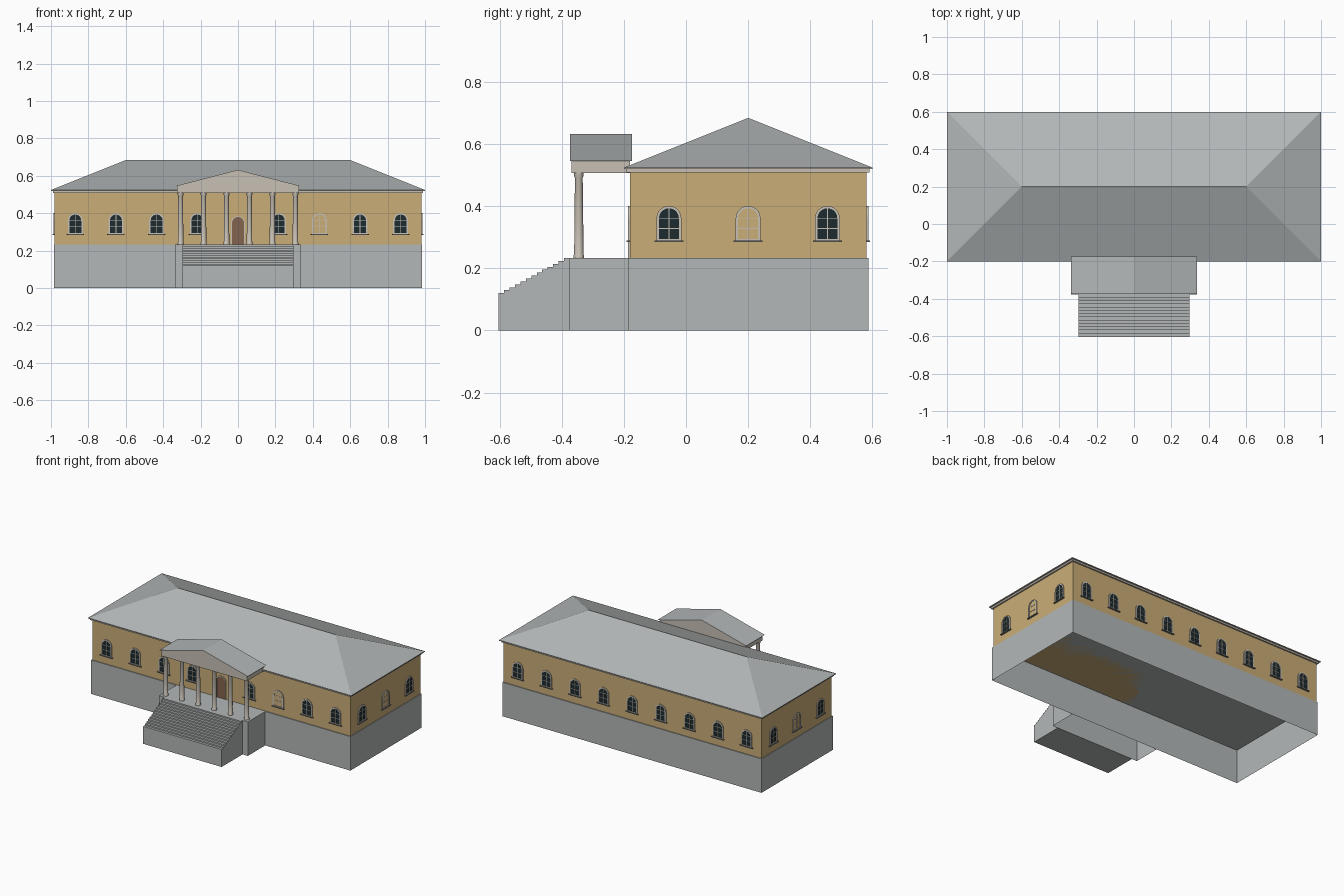
import bpy, bmesh, math
from mathutils import Matrix

cube = bpy.data.objects.get("Cube")
if cube:
    bpy.data.objects.remove(cube, do_unlink=True)


def material(name, r, g, b):
    m = bpy.data.materials.new(name)
    m.use_nodes = True
    m.diffuse_color = (r, g, b, 1)
    m.node_tree.nodes["Principled BSDF"].inputs["Base Color"].default_value = (r, g, b, 1)
    return m


GREY = material("stone grey", .45, .475, .475)
YELLOW = material("ochre plaster", .59, .42, .185)
CREAM = material("pale trim", .58, .53, .46)
GLASS = material("dark glass", .012, .024, .028)
BROWN = material("door brown", .23, .125, .075)
SILL = material("sill grey", .2, .2, .21)


def finish(bm, name, mats, matrix=None):
    bmesh.ops.recalc_face_normals(bm, faces=bm.faces)
    me = bpy.data.meshes.new(name)
    bm.to_mesh(me)
    bm.free()
    for m in mats:
        me.materials.append(m)
    ob = bpy.data.objects.new(name, me)
    if matrix:
        ob.matrix_world = matrix
    bpy.context.collection.objects.link(ob)
    return ob


def add_box(bm, x0, x1, y0, y1, z0, z1, mat=0):
    size = Matrix.Diagonal((x1 - x0, y1 - y0, z1 - z0, 1))
    place = Matrix.Translation(((x0 + x1) / 2, (y0 + y1) / 2, (z0 + z1) / 2))
    verts = bmesh.ops.create_cube(bm, size=1, matrix=place @ size)["verts"]
    for f in {f for v in verts for f in v.link_faces}:
        f.material_index = mat


def box(name, mat, *dims, open_bottom=False):
    bm = bmesh.new()
    add_box(bm, *dims)
    if open_bottom:
        low = [f for f in bm.faces if f.normal.z < -.9]
        bmesh.ops.delete(bm, geom=low, context='FACES')
    return finish(bm, name, [mat])


def extrude(bm, loop, vec, mat=0):
    face = bm.faces.new([bm.verts.new(p) for p in loop])
    new = bmesh.ops.extrude_face_region(bm, geom=[face], use_keep_orig=True)["geom"]
    verts = [g for g in new if isinstance(g, bmesh.types.BMVert)]
    bmesh.ops.translate(bm, verts=verts, vec=vec)
    for f in {f for v in verts for f in v.link_faces}:
        f.material_index = mat


def arch(half, bottom, spring, y, n=10):
    """Round-headed outline in the xz plane."""
    pts = [(-half, y, bottom), (half, y, bottom)]
    for i in range(n + 1):
        a = math.pi * i / n
        pts.append((half * math.cos(a), y, spring + half * math.sin(a)))
    return pts


def add_ring(bm, outer, inner, depth, mat):
    """Raised arched border between two outlines."""
    loops = [[bm.verts.new((x, y - d, z)) for x, y, z in pts]
             for pts, d in ((outer, 0), (outer, depth), (inner, depth), (inner, 0))]
    n = len(outer)
    for a, b in zip(loops, loops[1:]):
        for i in range(n):
            j = (i + 1) % n
            bm.faces.new((a[i], a[j], b[j], b[i])).material_index = mat


def window(name, x, y, angle, blind=False):
    bm = bmesh.new()
    extrude(bm, arch(.033, .006, .073, 0), (0, -.002, 0), 0)
    add_ring(bm, arch(.04, 0, .073, 0), arch(.032, .006, .073, 0), .006, 1)
    add_box(bm, -.0018, .0018, -.004, 0, .006, .105, 1)
    for z in (.04, .073):
        add_box(bm, -.032, .032, -.004, 0, z - .0015, z + .0015, 1)
    add_box(bm, -.047, .047, -.011, 0, -.004, .001, 2)
    place = Matrix.Translation((x, y, .288)) @ Matrix.Rotation(math.radians(angle), 4, 'Z')
    finish(bm, name, [YELLOW if blind else GLASS, CREAM, SILL], place)


# Main building
FLOOR, TOP = .233, .508
box("plinth", GREY, -.985, .985, -.187, .587, 0, FLOOR, open_bottom=True)
box("walls", YELLOW, -.98, .98, -.181, .581, FLOOR, TOP)
box("cornice", CREAM, -.99, .99, -.191, .591, TOP, .521)
box("eaves", CREAM, -1, 1, -.2, .6, .519, .524)

# Hipped roof
bm = bmesh.new()
base = [bm.verts.new(p) for p in ((-1, -.2, .524), (1, -.2, .524), (1, .6, .524), (-1, .6, .524))]
left, right = bm.verts.new((-.6, .2, .684)), bm.verts.new((.6, .2, .684))
a, b, c, d = base
for f in (base, (a, b, right, left), (b, c, right), (c, d, left, right), (d, a, left)):
    bm.faces.new(f)
finish(bm, "hipped_roof", [GREY])

# Porch platform and stairs
box("porch_platform", GREY, -.338, .338, -.376, -.187, 0, FLOOR, open_bottom=True)
STEPS, FRONT, BACK, LOW = 13, -.603, -.375, .12
profile = [(-.298, BACK, 0), (-.298, FRONT, 0)]
for i in range(STEPS):
    z = LOW + (FLOOR - LOW) * i / (STEPS - 1)
    y = FRONT + (BACK - FRONT) * i / STEPS
    profile += [(-.298, y, z), (-.298, y + (BACK - FRONT) / STEPS, z)]
bm = bmesh.new()
extrude(bm, profile, (.596, 0, 0))
finish(bm, "stairs", [GREY])

# Columns, turned from a tapered profile
turned = [(0, 0), (.017, 0), (.017, .008), (.0148, .012), (.0145, .09),
          (.0125, .258), (.0155, .265), (.0155, .276), (0, .276)]
for i in range(6):
    bm = bmesh.new()
    verts = [bm.verts.new((r, 0, z)) for r, z in turned]
    edges = [bm.edges.new(e) for e in zip(verts, verts[1:])]
    bmesh.ops.spin(bm, geom=verts + edges, axis=(0, 0, 1), cent=(0, 0, 0),
                   angle=math.tau, steps=16)
    bmesh.ops.remove_doubles(bm, verts=bm.verts, dist=.0001)
    ob = finish(bm, f"column_{i + 1}", [CREAM],
                Matrix.Translation((-.307 + i * .1228, -.345, FLOOR)))
    bpy.ops.object.select_all(action='DESELECT')
    ob.select_set(True)
    bpy.context.view_layer.objects.active = ob
    bpy.ops.object.shade_smooth_by_angle(angle=math.radians(30))

# Portico beam and gabled roof
box("portico_beam", CREAM, -.325, .325, -.368, -.18, .507, .546)
bm = bmesh.new()
extrude(bm, [(-.337, -.374, .545), (.337, -.374, .545), (0, -.374, .632)], (0, .2, 0))
bmesh.ops.recalc_face_normals(bm, faces=bm.faces)
for f in bm.faces:
    f.material_index = 1 if f.normal.z > .5 else 0
finish(bm, "portico_roof", [CREAM, GREY])

# Front door
bm = bmesh.new()
extrude(bm, arch(.033, 0, .115, 0), (0, -.003, 0), 0)
add_ring(bm, arch(.037, 0, .115, 0), arch(.032, 0, .115, 0), .006, 1)
finish(bm, "front_door", [BROWN, CREAM], Matrix.Translation((0, -.181, FLOOR)))

# Windows on all four sides
for i in range(-4, 5):
    if i:
        window(f"front_window_{i + 5}", i * .2175, -.181, 0, blind=(i == 2))
    window(f"back_window_{i + 5}", i * .2175, .581, 180)
for i in (-1, 0, 1):
    window(f"left_window_{i + 2}", .98, .2 + i * .255, 90, blind=(i == 0))
    window(f"right_window_{i + 2}", -.98, .2 + i * .255, -90, blind=(i == 0))
